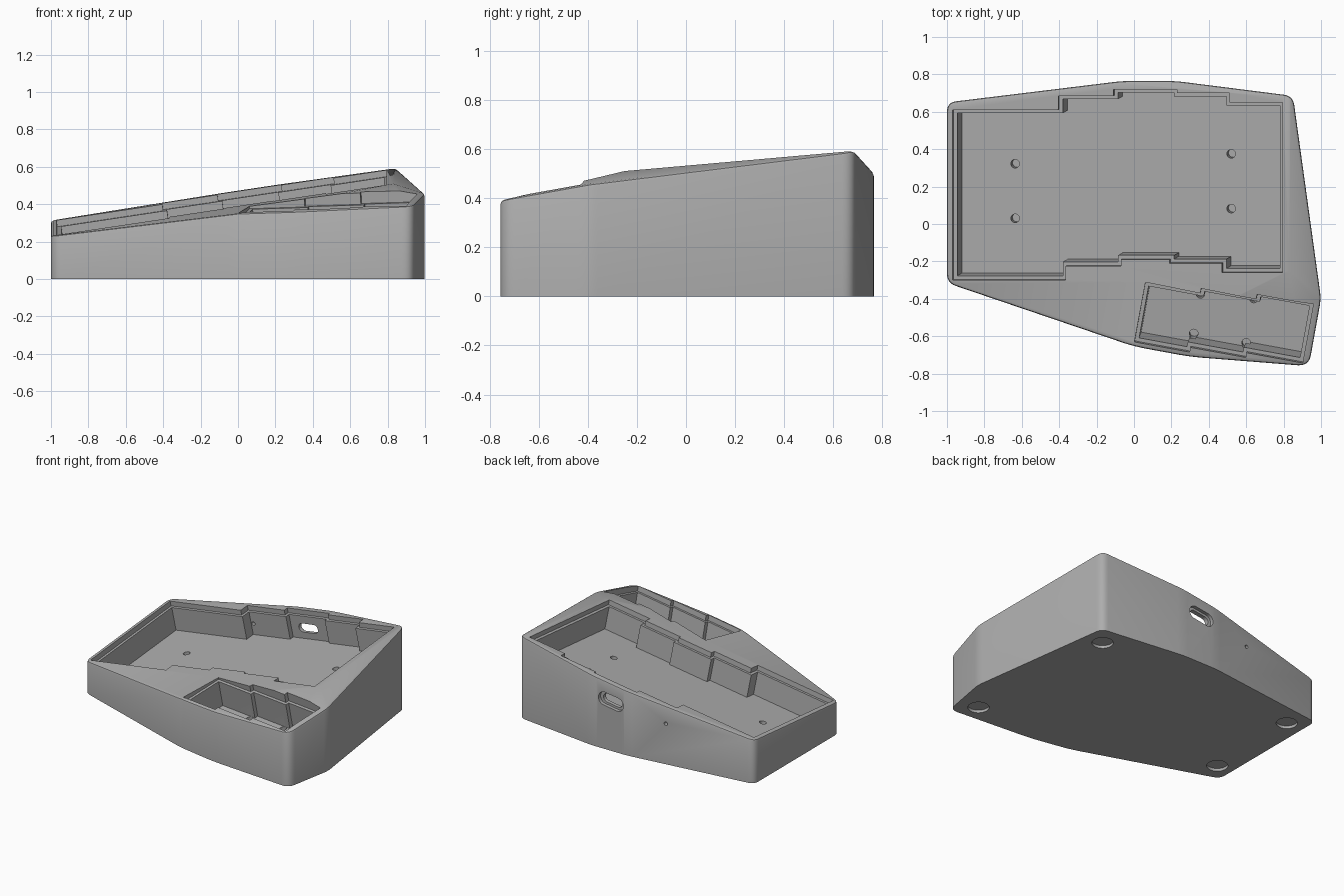
import bpy, bmesh, math
from mathutils import Vector

if "Cube" in bpy.data.objects:
    bpy.data.objects.remove(bpy.data.objects["Cube"])

# One grey plastic
grey = bpy.data.materials.new("grey_plastic")
grey.use_nodes = True
COLOUR = (0.42, 0.42, 0.42, 1)
grey.diffuse_color = COLOUR
grey.node_tree.nodes["Principled BSDF"].inputs["Base Color"].default_value = COLOUR


class Plane:
    """Sloped plane through a point, with a rise along x and y."""
    def __init__(self, point, dx, dy):
        self.p, self.dx, self.dy = Vector(point), dx, dy
        self.n = Vector((-dx, -dy, 1)).normalized()

    def z(self, x, y):
        return self.p.z + self.dx * (x - self.p.x) + self.dy * (y - self.p.y)

    def at(self, x, y, h=0):
        return Vector((x, y, self.z(x, y))) + self.n * h


MAIN = Plane((0.83, 0.67, 0.59), 0.15, 0.087)
THUMB = Plane((0, -0.655, 0.35), 0.062, 0.168)
SIDE = Plane((0.83, -0.25, 0.51), -0.244, 0.09)


def make_object(name, bm):
    mesh = bpy.data.meshes.new(name)
    bmesh.ops.recalc_face_normals(bm, faces=bm.faces)
    bm.to_mesh(mesh)
    bm.free()
    obj = bpy.data.objects.new(name, mesh)
    bpy.context.collection.objects.link(obj)
    mesh.materials.append(grey)
    return obj


def prism(name, start, end):
    """Solid between two matching loops of points."""
    bm = bmesh.new()
    a = [bm.verts.new(p) for p in start]
    b = [bm.verts.new(p) for p in end]
    bm.faces.new(a)
    bm.faces.new(b)
    for i in range(len(a)):
        j = (i + 1) % len(a)
        bm.faces.new((a[i], a[j], b[j], b[i]))
    return make_object(name, bm)


def rounded(corners, steps=6):
    """Outline points, with each corner (x, y, cut) softened by a curve."""
    out = []
    for i, (x, y, cut) in enumerate(corners):
        c = Vector((x, y))
        if not cut:
            out.append(c)
            continue
        before = Vector(corners[i - 1][:2])
        after = Vector(corners[(i + 1) % len(corners)][:2])
        s = c + (before - c).normalized() * cut
        e = c + (after - c).normalized() * cut
        for k in range(steps + 1):
            t = k / steps
            out.append(s * (1 - t) ** 2 + c * 2 * t * (1 - t) + e * t * t)
    return out


# Case body: straight walls under three sloped top planes
outline = rounded([(-1, 0.65, 0.05), (-0.06, 0.765, 0.06), (0.22, 0.765, 0.06),
                   (0.85, 0.685, 0.05), (1, -0.4, 0.04), (0.935, -0.76, 0.06),
                   (0.3, -0.71, 0.08), (0, -0.655, 0.08), (-1, -0.315, 0.05)])
bm = bmesh.new()
for p in outline:
    bm.verts.new((p.x, p.y, 0))
    bm.verts.new((p.x, p.y, min(s.z(p.x, p.y) for s in (MAIN, THUMB, SIDE))))
bm.verts.new((0.83, -0.25, 0.51))
hull = bmesh.ops.convex_hull(bm, input=bm.verts)
loose = {v for v in hull["geom_interior"] if isinstance(v, bmesh.types.BMVert)}
bmesh.ops.delete(bm, geom=list(loose), context="VERTS")
bmesh.ops.dissolve_limit(bm, angle_limit=math.radians(1), verts=bm.verts, edges=bm.edges)
bm.normal_update()
rim = [e for e in bm.edges if len(e.link_faces) == 2
       and min(f.normal.z for f in e.link_faces) > -0.3
       and min(f.normal.z for f in e.link_faces) < 0.3
       and max(f.normal.z for f in e.link_faces) > 0.7]
bmesh.ops.bevel(bm, geom=rim, offset=0.012, segments=2, profile=0.5, affect="EDGES")
case = make_object("keyboard_case", bm)


def cut(cutter):
    cutter.hide_render = True
    mod = case.modifiers.new("cut", "BOOLEAN")
    mod.operation, mod.solver, mod.object = "DIFFERENCE", "EXACT", cutter
    bpy.context.view_layer.objects.active = case
    bpy.ops.object.modifier_apply(modifier=mod.name)
    bpy.data.objects.remove(cutter)


def columns(xs, highs, depth, m):
    """Outline of staggered key columns, grown outwards by m."""
    def side(ys, sign):
        pts = [(xs[0] - m, ys[0] + sign * m)]
        for i in range(1, len(ys)):
            x = xs[i] - m if (ys[i] - ys[i - 1]) * sign > 0 else xs[i] + m
            pts += [(x, ys[i - 1] + sign * m), (x, ys[i] + sign * m)]
        return pts + [(xs[-1] + m, ys[-1] + sign * m)]
    return side(highs, 1) + side([h - depth for h in highs], -1)[::-1]


def sink(name, plane, pts, top, depth):
    cut(prism(name, [plane.at(x, y, top) for x, y in pts],
              [plane.at(x, y, -depth) for x, y in pts]))


def thumb_xy(p):
    a = math.radians(-10.4)
    return (0.06 + p[0] * math.cos(a) - p[1] * math.sin(a),
            -0.315 + p[0] * math.sin(a) + p[1] * math.cos(a))


# Key wells, each with a shallow plate ledge above a deeper pocket
for margin, depth in ((0.02, 0.035), (0, 0.2)):
    main = columns([-0.95, -0.385, -0.09, 0.21, 0.49, 0.775],
                   [0.59, 0.665, 0.70, 0.68, 0.63], 0.87, margin)
    sink("main_well_cutter", MAIN, main, 0.1, depth)
for margin, depth in ((0, 0.035), (-0.02, 0.22)):
    thumb = columns([0, 0.3, 0.6, 0.905], [0, 0.026, 0.052], 0.321, margin)
    sink("thumb_well_cutter", THUMB, [thumb_xy(p) for p in thumb], 0.12, depth)


def circle(x, y, r, n=24):
    return [(x + r * math.cos(math.tau * i / n), y + r * math.sin(math.tau * i / n))
            for i in range(n)]


# Screw holes in the well floors
for x, y in ((-0.665, 0.305), (-0.665, 0.013), (0.49, 0.358), (0.49, 0.065)):
    sink("screw_cutter", MAIN, circle(x, y, 0.023), -0.19, 0.26)
for x, y in ((0.342, -0.41), (0.627, -0.435), (0.306, -0.622), (0.586, -0.672)):
    sink("thumb_screw_cutter", THUMB, circle(x, y, 0.023), -0.17, 0.27)

# Round foot recesses underneath
for x, y in ((0.73, 0.55), (0.81, -0.62), (-0.87, 0.52), (-0.88, -0.2)):
    ring = circle(x, y, 0.07, 40)
    cut(prism("foot_cutter", [(a, b, -0.1) for a, b in ring], [(a, b, 0.02) for a, b in ring]))


def rear_slot(name, x, z, half, r, y0, y1):
    """Pill-shaped opening in the back wall, tilted with the top."""
    tilt = math.atan(MAIN.dx)
    pts = []
    for a, b in circle(0, 0, r, 32):
        a += half if a > 1e-6 else -half
        pts.append((x + a * math.cos(tilt) - b * math.sin(tilt),
                    z + a * math.sin(tilt) + b * math.cos(tilt)))
    cut(prism(name, [(a, y0, b) for a, b in pts], [(a, y1, b) for a, b in pts]))


# Cable port with a recessed surround, and a small reset hole
rear_slot("port_recess_cutter", 0.065, 0.355, 0.052, 0.048, 0.74, 0.9)
rear_slot("port_cutter", 0.065, 0.355, 0.045, 0.032, 0.6, 0.9)
rear_slot("reset_cutter", -0.35, 0.293, 0, 0.013, 0.55, 0.9)

# Soft corners, crisp edges
bpy.ops.object.select_all(action="DESELECT")
case.select_set(True)
bpy.context.view_layer.objects.active = case
bpy.ops.object.shade_smooth_by_angle(angle=math.radians(30))
